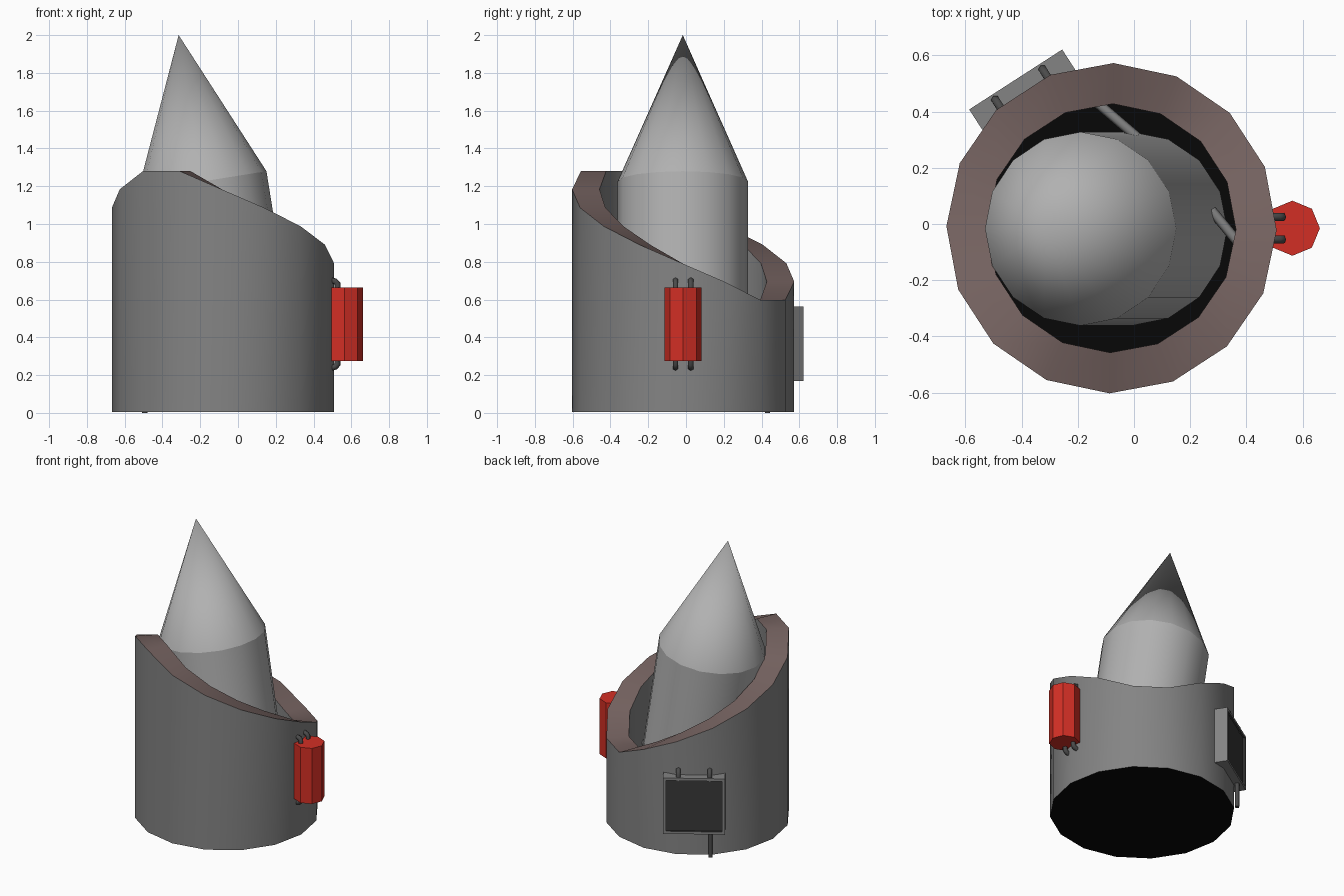
import bpy, bmesh, math
from mathutils import Vector, Matrix

if "Cube" in bpy.data.objects:
    bpy.data.objects.remove(bpy.data.objects["Cube"])


def material(name, rgb):
    m = bpy.data.materials.new(name)
    m.diffuse_color = (*rgb, 1)
    m.use_nodes = True
    m.node_tree.nodes["Principled BSDF"].inputs["Base Color"].default_value = m.diffuse_color
    return m


GREY = material("wall grey", (0.23, 0.23, 0.23))
LIGHT = material("light grey", (0.44, 0.44, 0.44))
RIM = material("dusty brown", (0.17, 0.118, 0.112))
RED = material("red", (0.65, 0.028, 0.018))
SCREEN = material("charcoal", (0.04, 0.04, 0.04))
PIPE = material("dark pipe", (0.07, 0.07, 0.07))
BLACK = material("black", (0.002, 0.002, 0.002))


def finish(bm, name, mats, smooth=30):
    bmesh.ops.recalc_face_normals(bm, faces=bm.faces)
    me = bpy.data.meshes.new(name)
    bm.to_mesh(me)
    bm.free()
    ob = bpy.data.objects.new(name, me)
    bpy.context.collection.objects.link(ob)
    for m in mats:
        me.materials.append(m)
    if smooth:
        bpy.ops.object.select_all(action='DESELECT')
        ob.select_set(True)
        bpy.context.view_layer.objects.active = ob
        bpy.ops.object.shade_smooth_by_angle(angle=math.radians(smooth))
    return ob


def cone(name, matrix, r1, r2, depth, sides, mat, caps=True, smooth=30):
    bm = bmesh.new()
    bmesh.ops.create_cone(bm, cap_ends=caps, segments=sides, radius1=r1,
                          radius2=r2, depth=depth, matrix=matrix)
    bmesh.ops.remove_doubles(bm, verts=bm.verts, dist=1e-5)
    return finish(bm, name, [mat], smooth)


def pipe(name, points, radius, mat):
    cu = bpy.data.curves.new(name, 'CURVE')
    cu.dimensions = '3D'
    cu.bevel_depth = radius
    cu.bevel_resolution = 1
    cu.use_fill_caps = True
    sp = cu.splines.new('POLY')
    sp.points.add(len(points) - 1)
    for p, co in zip(sp.points, points):
        p.co = (*co, 1)
    cu.materials.append(mat)
    ob = bpy.data.objects.new(name, cu)
    bpy.context.collection.objects.link(ob)


# Silo wall: 16-sided tube whose rim climbs in equal steps from low to high side
CX, CY, N = -0.08, -0.015, 16
bm = bmesh.new()


def ring(radius, height):
    out = []
    for i in range(N):
        a = math.radians(-0.7 + 360 / N * i)
        z = height
        if height is None:
            step = min(abs(i - 2.5), N - abs(i - 2.5)) - 0.5
            z = 0.597 + 0.0978 * step
        out.append(bm.verts.new((CX + radius * math.cos(a), CY + radius * math.sin(a), z)))
    return out


rings = [ring(0.588, 0.004), ring(0.588, None), ring(0.443, None), ring(0.443, 0.012)]
for k in range(3):
    a, b = rings[k], rings[k + 1]
    for i in range(N):
        j = (i + 1) % N
        f = bm.faces.new((a[i], a[j], b[j], b[i]))
        f.material_index = 1 if k == 1 else 0
for r in (rings[0], rings[3]):
    bm.faces.new(r).material_index = 2
finish(bm, "silo_wall", [GREY, RIM, BLACK])

# Leaning rocket: cylinder and nose cone on the same axis
axis_rot = Matrix.Rotation(math.radians(-9.1), 4, 'Y')
axis = axis_rot @ Vector((0, 0, 1))
joint = Vector((-0.19, -0.017, 1.225))
L, H, R = 1.15, 0.785, 0.345
cone("rocket_body", Matrix.Translation(joint - axis * L / 2) @ axis_rot, R, R, L, 16, LIGHT)
cone("rocket_nose", Matrix.Translation(joint + axis * H / 2) @ axis_rot, R, 0, H, 16, LIGHT,
     caps=False, smooth=80)

# Struts between wall and rocket
pipe("strut_back", [(-0.13, 0.43, 0.4), (0.01, 0.31, 0.4)], 0.018, GREY)
pipe("strut_side", [(0.275, 0.05, 0.4), (0.37, -0.065, 0.4)], 0.018, GREY)

# Red tank with elbow pipes above and below
cone("red_tank", Matrix.Translation((0.564, -0.015, 0.47)), 0.098, 0.098, 0.39, 8, RED, smooth=0)
for y in (0.025, -0.055):
    for s in (1, -1):
        pts = [(x, y, 0.47 + s * h) for x, h in
               ((0.527, 0.17), (0.527, 0.213), (0.515, 0.226), (0.48, 0.236))]
        pipe("tank_pipe", pts, 0.016, PIPE)

# Control panel on the back left wall face, with a recessed dark screen
ang = math.radians(122.8)
n = Vector((math.cos(ang), math.sin(ang), 0))
t = Vector((n.y, -n.x, 0))
mid = Vector((CX, CY, 0.366))
bm = bmesh.new()
bmesh.ops.create_cube(bm, size=1, matrix=Matrix.Translation(mid + n * 0.585)
                      @ Matrix.Rotation(ang, 4, 'Z') @ Matrix.Diagonal((0.09, 0.394, 0.392, 1)))
bm.normal_update()
front = max(bm.faces, key=lambda f: f.normal.dot(n))
bmesh.ops.inset_region(bm, faces=[front], thickness=0.026)
front.material_index = 1
bmesh.ops.inset_region(bm, faces=[front], thickness=0.001, depth=-0.012)
finish(bm, "control_panel", [GREY, SCREEN], 0)

# Panel pipes: two elbows on top, one drain to the ground
for s in (-0.1, 0.1):
    pts = [mid + t * s + n * d + Vector((0, 0, z)) for d, z in
           ((0.608, 0.17), (0.608, 0.21), (0.597, 0.225), (0.56, 0.235))]
    pipe("panel_pipe", pts, 0.016, PIPE)
foot = mid - t * 0.105 + n * 0.6
pipe("panel_drain", [(foot.x, foot.y, 0.2), (foot.x, foot.y, 0)], 0.015, PIPE)
